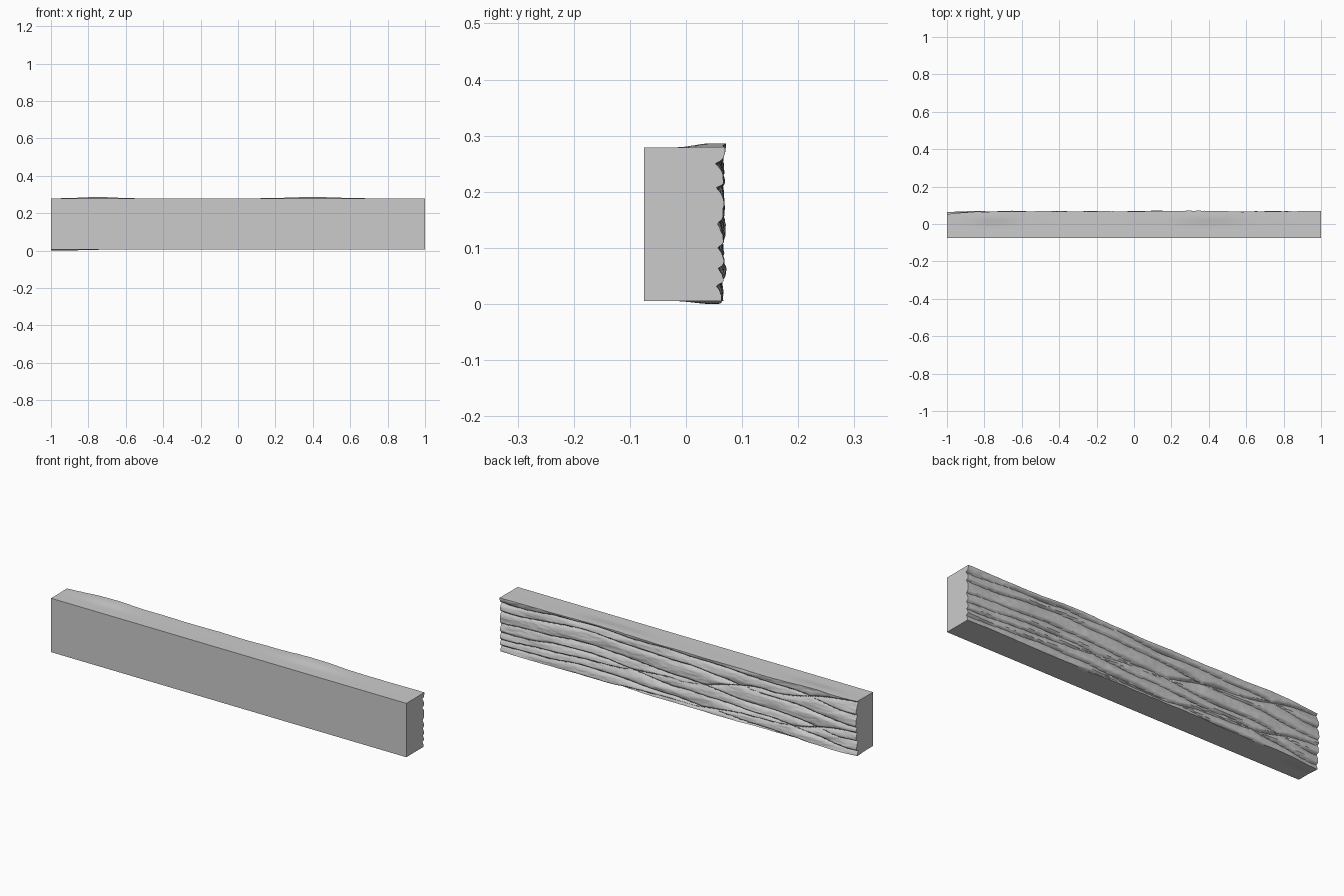
import bpy, bmesh, math
from mathutils import Vector, noise

if "Cube" in bpy.data.objects:
    bpy.data.objects.remove(bpy.data.objects["Cube"])

FRONT, BACK, LOW, HIGH = -0.075, 0.063, 0.005, 0.279
NX, NZ, NY = 260, 84, 10

# Bark furrows: heights at even steps from the right end (-x) to the left end (+x)
FURROWS = [
    (0.21, 0.25, 0.262, 0.265, 0.25),
    (0.15, 0.18, 0.215, 0.23, 0.205),
    (0.08, 0.115, 0.14, 0.165, 0.145),
    (0.03, 0.07, 0.085, 0.125, 0.10),
    (-0.02, 0.01, 0.035, 0.05, 0.03),
    (0.275, 0.20, 0.125, 0.09, 0.065),
    (0.12, 0.05, 0.02, 0.0, -0.02),
]


def furrow_height(points, x):
    t = min(max((x + 1) * 2, 0), 3.9999)
    i = int(t)
    f = t - i
    f = f * f * (3 - 2 * f)
    return points[i] * (1 - f) + points[i + 1] * f


def bark(x, z):
    """Depth position of the rough back surface."""
    y = BACK + 0.005 * noise.noise(Vector((x * 2.5, z * 9, 3)))
    y += 0.004 * noise.noise(Vector((x * 7 + z * 9, z * 38, 7)))
    y += 0.0015 * noise.noise(Vector((x * 30, z * 110, 1)))
    cut = 0
    for k, points in enumerate(FURROWS):
        wobble = 0.008 * noise.noise(Vector((x * 5, k * 3.7, 0)))
        d = z - furrow_height(points, x) - wobble
        depth = 0.015 + 0.01 * noise.noise(Vector((x * 3, k * 5.1, 9)))
        # steep lip above, gentle slope below
        width = 0.004 if d > 0 else 0.013
        cut = max(cut, depth * math.exp(-abs(d) / width))
    y += 0.004 - cut
    if x < -0.85:
        y -= 0.012 * (-0.85 - x) / 0.15 * abs(2 * z / HIGH - 1)
    return min(y, 0.075)


def swell(x, y, side):
    """Slight bulge of the top and bottom toward the bark."""
    t = min(max((y + 0.01) / 0.045, 0), 1)
    if side > 0:
        bump = math.exp(-((x - 0.4) / 0.17) ** 2) + math.exp(-((x + 0.75) / 0.12) ** 2)
        return 0.007 * t * min(bump + 0.1, 1)
    return -0.005 * t * math.exp(-((x + 0.93) / 0.1) ** 2)


def section(x):
    """One closed outline of the plank across its length."""
    ring = [Vector((x, FRONT, LOW)), Vector((x, FRONT, HIGH))]
    top, bottom = bark(x, HIGH), bark(x, LOW)
    for i in range(1, NY):
        y = FRONT + (top - FRONT) * i / NY
        ring.append(Vector((x, y, HIGH + swell(x, y, 1))))
    z1, z0 = HIGH + swell(x, top, 1), LOW + swell(x, bottom, -1)
    for j in range(NZ + 1):
        f = j / NZ
        ring.append(Vector((x, bark(x, HIGH + (LOW - HIGH) * f), z1 + (z0 - z1) * f)))
    for i in range(NY - 1, 0, -1):
        y = FRONT + (bottom - FRONT) * i / NY
        ring.append(Vector((x, y, LOW + swell(x, y, -1))))
    return ring


# Plank skinned from the outlines, with flat ends
bm = bmesh.new()
rings = [[bm.verts.new(p) for p in section(-1 + 2 * i / NX)] for i in range(NX + 1)]
for a, b in zip(rings, rings[1:]):
    for j in range(len(a)):
        k = (j + 1) % len(a)
        bm.faces.new((a[j], a[k], b[k], b[j]))
bm.faces.new(rings[0])
bm.faces.new(rings[-1])
bmesh.ops.recalc_face_normals(bm, faces=bm.faces)
mesh = bpy.data.meshes.new("bark_plank")
bm.to_mesh(mesh)
bm.free()
plank = bpy.data.objects.new("bark_plank", mesh)
bpy.context.collection.objects.link(plank)

# Plain grey colour
grey = bpy.data.materials.new("light grey")
grey.use_nodes = True
colour = (0.6, 0.6, 0.6, 1)
grey.diffuse_color = colour
grey.node_tree.nodes["Principled BSDF"].inputs["Base Color"].default_value = colour
mesh.materials.append(grey)

# Smooth bark with crisp furrows
bpy.context.view_layer.objects.active = plank
plank.select_set(True)
bpy.ops.object.shade_smooth_by_angle(angle=math.radians(35))
